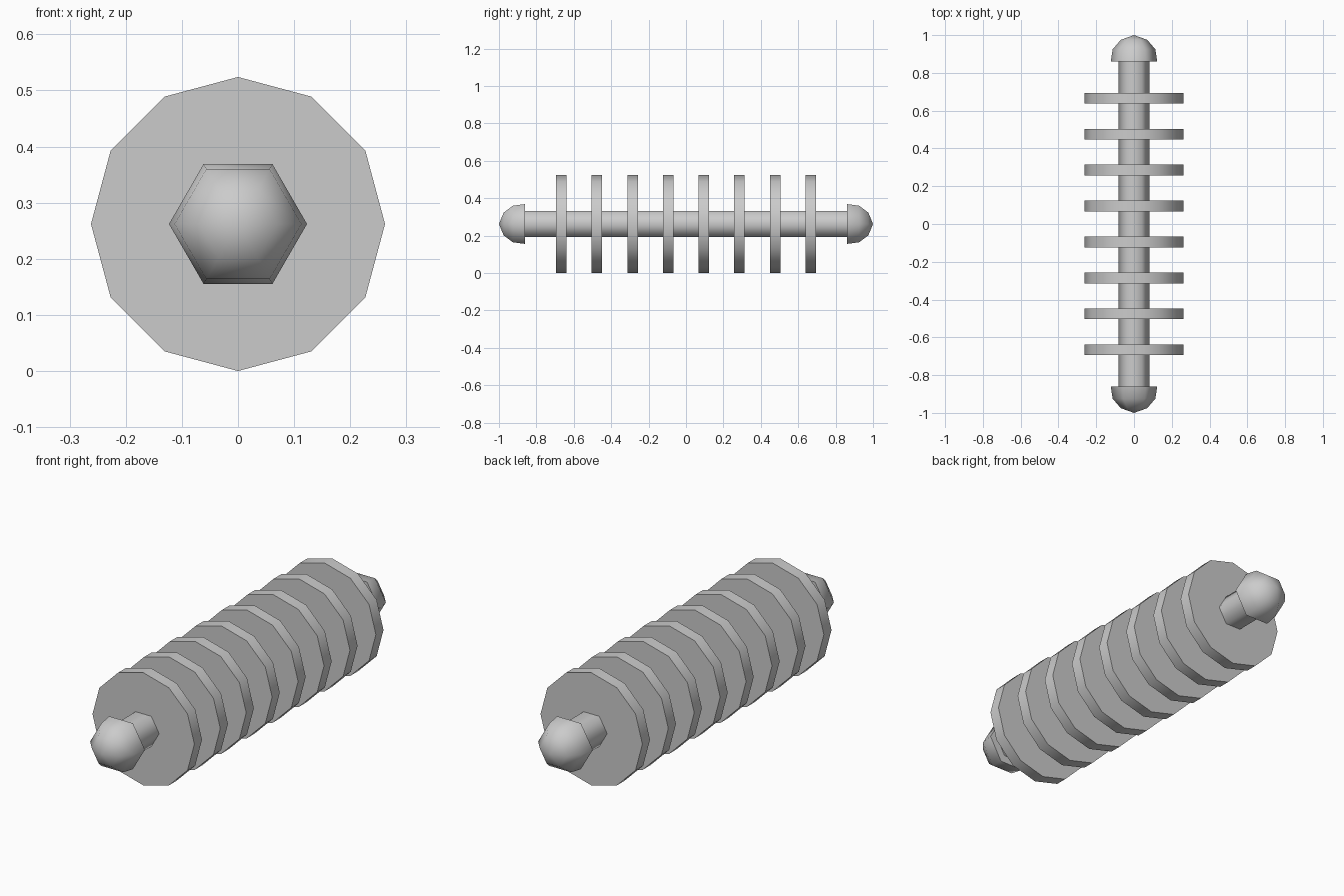
import bpy, bmesh, math

if "Cube" in bpy.data.objects:
    bpy.data.objects.remove(bpy.data.objects["Cube"])

AXIS_Z = 0.262

grey = bpy.data.materials.new("light_grey")
grey.diffuse_color = (0.6, 0.6, 0.6, 1)
grey.use_nodes = True
grey.node_tree.nodes["Principled BSDF"].inputs["Base Color"].default_value = grey.diffuse_color


def lathe(name, profile, sides):
    """Revolve (radius, y) points around the long axis; zero radius makes a tip."""
    bm = bmesh.new()
    rings = []
    for r, y in profile:
        if r == 0:
            rings.append([bm.verts.new((0, y, AXIS_Z))] * sides)
        else:
            rings.append([bm.verts.new((r * math.cos(2 * math.pi * k / sides), y,
                                        AXIS_Z + r * math.sin(2 * math.pi * k / sides)))
                          for k in range(sides)])
    for a, b in zip(rings, rings[1:]):
        for k in range(sides):
            j = (k + 1) % sides
            bm.faces.new(list(dict.fromkeys((a[k], a[j], b[j], b[k]))))
    for ring in (rings[0], rings[-1]):
        if len(set(ring)) > 1:
            bm.faces.new(ring)
    bmesh.ops.recalc_face_normals(bm, faces=bm.faces)
    mesh = bpy.data.meshes.new(name)
    bm.to_mesh(mesh)
    bm.free()
    mesh.materials.append(grey)
    ob = bpy.data.objects.new(name, mesh)
    bpy.context.collection.objects.link(ob)
    bpy.ops.object.select_all(action='DESELECT')
    ob.select_set(True)
    bpy.context.view_layer.objects.active = ob
    bpy.ops.object.shade_smooth_by_angle(angle=math.radians(65))
    return ob


# Central six-sided rod
lathe("rod", [(0.081, -0.87), (0.081, 0.87)], 6)

# Rounded end caps
for name, s in (("front_cap", -1), ("back_cap", 1)):
    lathe(name, [(0.123, s * 0.86), (0.113, s * 0.925),
                 (0.07, s * 0.975), (0, s * 1.0)], 6)

# Eight evenly spaced twelve-sided discs
for i in range(8):
    y = (i - 3.5) * 0.1905
    lathe(f"disc_{i + 1}", [(0.262, y - 0.028), (0.262, y + 0.028)], 12)
